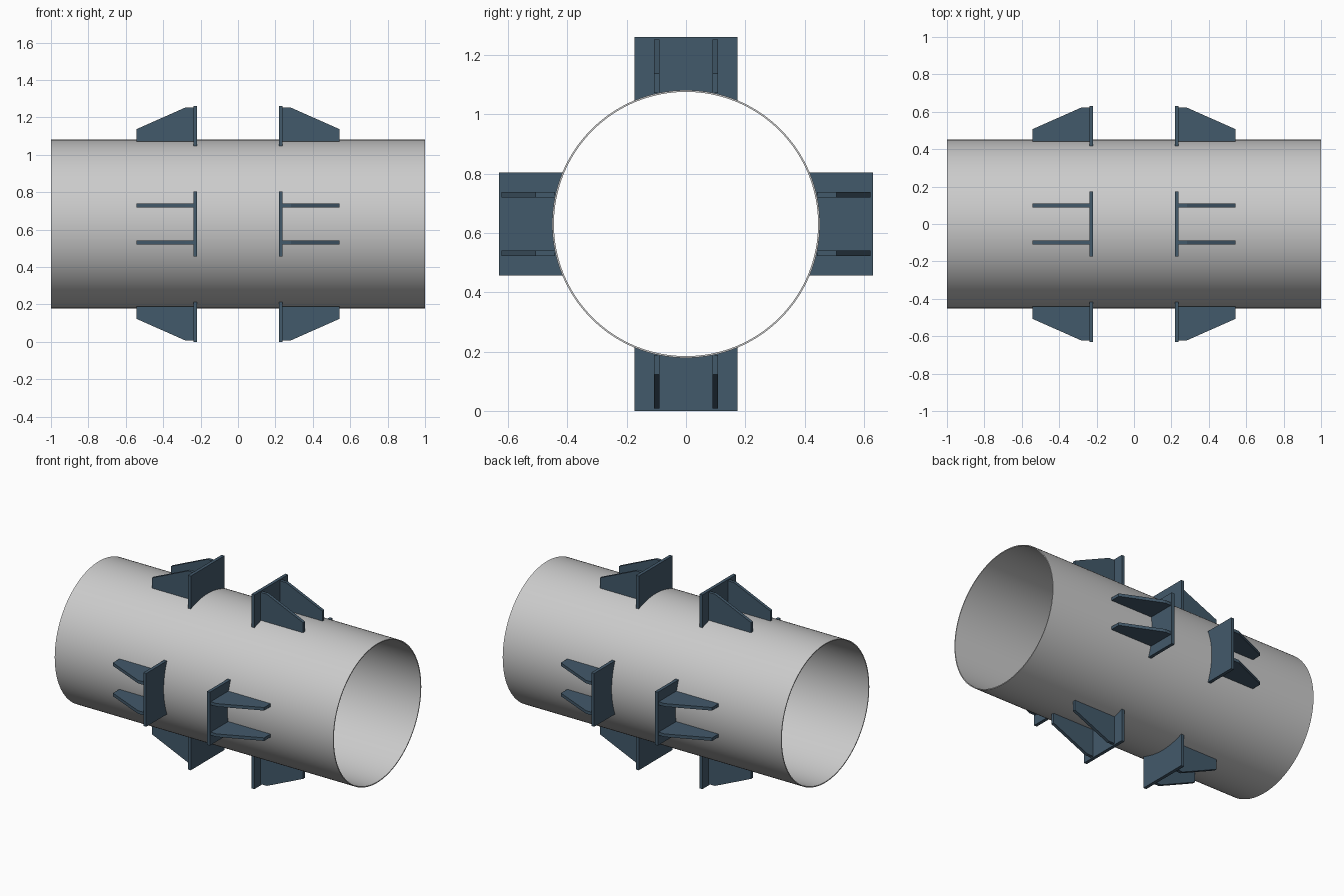
import bpy, bmesh, math
from mathutils import Matrix, Vector

if "Cube" in bpy.data.objects:
    bpy.data.objects.remove(bpy.data.objects["Cube"])

CZ = 0.63                 # pipe axis height
R_OUT, R_IN = 0.451, 0.445
SEG = 128

steel = bpy.data.materials.new("blue_steel")
steel.diffuse_color = (0.055, 0.10, 0.145, 1)
steel.use_nodes = True
steel.node_tree.nodes["Principled BSDF"].inputs["Base Color"].default_value = steel.diffuse_color


def finish(name, bm, mat=None):
    bmesh.ops.recalc_face_normals(bm, faces=bm.faces)
    me = bpy.data.meshes.new(name)
    bm.to_mesh(me)
    bm.free()
    ob = bpy.data.objects.new(name, me)
    bpy.context.collection.objects.link(ob)
    if mat:
        me.materials.append(mat)
    return ob


def prism(name, profile, offset, xform):
    """Extrude a closed 3D profile by offset, then place it."""
    bm = bmesh.new()
    face = bm.faces.new([bm.verts.new(p) for p in profile])
    ext = bmesh.ops.extrude_face_region(bm, geom=[face], use_keep_orig=True)
    moved = [v for v in ext["geom"] if isinstance(v, bmesh.types.BMVert)]
    bmesh.ops.translate(bm, verts=moved, vec=Vector(offset))
    bmesh.ops.transform(bm, matrix=xform, verts=bm.verts)
    return finish(name, bm, steel)


# Thin-walled pipe: rectangular wall section revolved about the x axis
bm = bmesh.new()
rings = []
for i in range(SEG):
    a = 2 * math.pi * i / SEG
    rings.append([bm.verts.new((x, r * math.sin(a), CZ + r * math.cos(a)))
                  for x, r in ((-1, R_OUT), (1, R_OUT), (1, R_IN), (-1, R_IN))])
for i in range(SEG):
    p, q = rings[i], rings[(i + 1) % SEG]
    for j in range(4):
        k = (j + 1) % 4
        bm.faces.new((p[j], p[k], q[k], q[j]))
pipe = finish("pipe", bm)
bpy.context.view_layer.objects.active = pipe
pipe.select_set(True)
bpy.ops.object.shade_smooth_by_angle(angle=math.radians(30))
pipe.select_set(False)

# Stop plate outline: square outer edge, inner edge saddled on the pipe
HALF_W, TOP, X0, X1 = 0.173, 0.63, 0.218, 0.239
arc = math.asin(HALF_W / R_OUT)
plate = [(X0, -HALF_W, TOP), (X0, HALF_W, TOP)]
for i in range(17):
    a = arc * (1 - i / 8)
    plate.append((X0, R_OUT * math.sin(a), R_OUT * math.cos(a)))

# Tapered gusset outline (x along the pipe, z radial)
gusset = [(X1, 0.441), (X1, 0.622), (0.283, 0.622), (0.543, 0.507), (0.543, 0.441)]

# Four stations around the pipe, mirrored to both ends
for side, label in ((1, "right"), (-1, "left")):
    for n, where in enumerate(("top", "front", "bottom", "back")):
        m = (Matrix.Translation((0, 0, CZ))
             @ Matrix.Rotation(n * math.pi / 2, 4, 'X')
             @ Matrix.Diagonal((side, 1, 1, 1)))
        prism(f"stop_plate_{where}_{label}", plate, (X1 - X0, 0, 0), m)
        for g, yc in enumerate((-0.0985, 0.0985)):
            prism(f"gusset_{where}_{label}_{g + 1}",
                  [(x, yc - 0.01, z) for x, z in gusset], (0, 0.02, 0), m)
